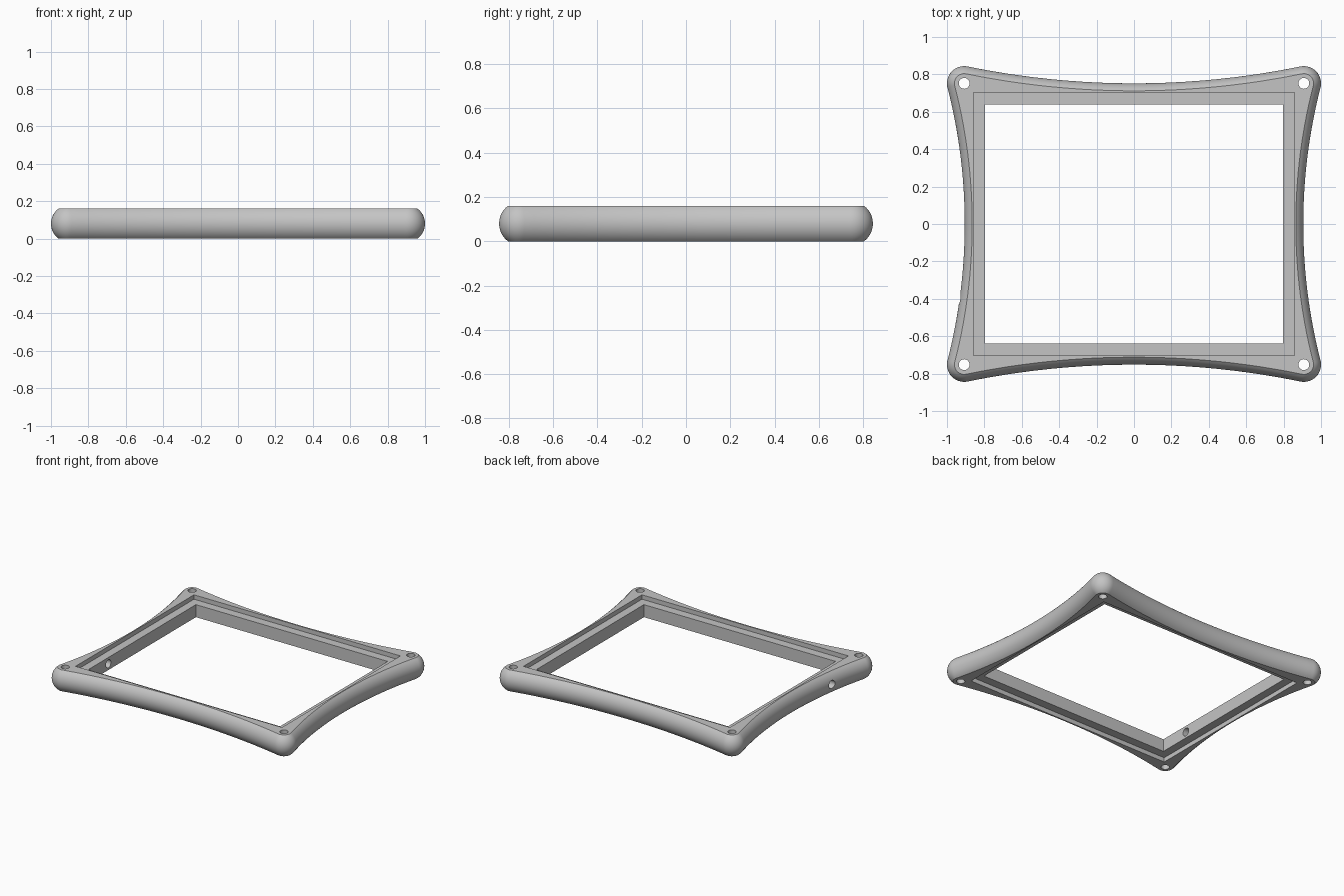
import bpy, bmesh, math

if "Cube" in bpy.data.objects:
    bpy.data.objects.remove(bpy.data.objects["Cube"])

H = 0.16                      # frame thickness
CX, CY, CR = 0.908, 0.752, 0.092   # corner centres and radius
MX, MY = 0.905, 0.752         # outline half sizes at mid-side
BULGE = 0.04                  # how far the rounded edge swells out

grey = bpy.data.materials.new("grey")
grey.diffuse_color = (0.55, 0.55, 0.55, 1)
grey.use_nodes = True
grey.node_tree.nodes["Principled BSDF"].inputs["Base Color"].default_value = grey.diffuse_color


def side_radius(half, depth, mid):
    """Radius of a concave side arc that is tangent to both corner circles."""
    k = CR + depth - mid
    return (half * half + (depth - mid) ** 2 - CR * CR) / (2 * k)


RX = side_radius(CY, CX, MX)
RY = side_radius(CX, CY, MY)
X0, Y0 = MX + RX, MY + RY     # centres of the side arcs


def arc(cx, cy, r, a0, a1, n):
    return [(cx + r * math.cos(a0 + (a1 - a0) * i / n),
             cy + r * math.sin(a0 + (a1 - a0) * i / n)) for i in range(n + 1)]


def outline(d):
    """Closed outline, inset by d."""
    right = arc(X0, 0, RX + d, math.pi, math.atan2(CY, CX - X0), 16)
    corner = arc(CX, CY, CR - d, math.atan2(-CY, X0 - CX),
                 math.atan2(Y0 - CY, -CX), 16)
    top = arc(0, Y0, RY + d, math.atan2(CY - Y0, CX), -math.pi / 2, 16)
    q = right + corner[1:] + top[1:]
    half = q + [(-x, y) for x, y in reversed(q[:-1])]
    return half + [(-x, -y) for x, y in half[1:-1]]


def make_object(name, bm):
    bmesh.ops.recalc_face_normals(bm, faces=bm.faces[:])
    me = bpy.data.meshes.new(name)
    bm.to_mesh(me)
    bm.free()
    me.materials.append(grey)
    ob = bpy.data.objects.new(name, me)
    bpy.context.collection.objects.link(ob)
    return ob


# Frame body: outlines stacked along a circular edge profile
bm = bmesh.new()
rings = []
R = (H * H / 4 + BULGE ** 2) / (2 * BULGE)
A = math.asin(H / 2 / R)
STEPS = 14
for i in range(STEPS + 1):
    a = -A + 2 * A * i / STEPS
    z = H / 2 + R * math.sin(a)
    rings.append([bm.verts.new((x, y, z)) for x, y in outline(R - R * math.cos(a))])
for lo, hi in zip(rings, rings[1:]):
    n = len(lo)
    for j in range(n):
        k = (j + 1) % n
        bm.faces.new((lo[j], lo[k], hi[k], hi[j]))
bm.faces.new(rings[0])
bm.faces.new(rings[-1])
frame = make_object("frame", bm)


def box(name, sx, sy, z0, z1):
    bm = bmesh.new()
    bmesh.ops.create_cube(bm, size=1)
    for v in bm.verts:
        v.co = (v.co.x * 2 * sx, v.co.y * 2 * sy, z0 if v.co.z < 0 else z1)
    return make_object(name, bm)


def rod(name, r, length, loc, rot=(0, 0, 0)):
    bm = bmesh.new()
    bmesh.ops.create_cone(bm, cap_ends=True, segments=32, radius1=r, radius2=r, depth=length)
    ob = make_object(name, bm)
    ob.location, ob.rotation_euler = loc, rot
    return ob


# Central opening with a shallow rebate on the top and underside
cutters = [box("opening_cutter", 0.796, 0.638, -0.1, 0.3),
           box("top_rebate_cutter", 0.857, 0.702, H - 0.033, 0.3),
           box("bottom_rebate_cutter", 0.857, 0.702, -0.1, 0.033)]
# Corner screw holes and the cable hole in the left side
for sx in (-1, 1):
    for sy in (-1, 1):
        cutters.append(rod("screw_hole_cutter", 0.029, 0.6, (sx * CX, sy * CY, H / 2)))
cutters.append(rod("cable_hole_cutter", 0.03, 0.4, (-0.88, -0.4, H / 2),
                   (0, math.pi / 2, 0)))

bpy.context.view_layer.objects.active = frame
frame.select_set(True)
for c in cutters:
    m = frame.modifiers.new("cut", 'BOOLEAN')
    m.operation, m.solver, m.object = 'DIFFERENCE', 'EXACT', c
    bpy.ops.object.modifier_apply(modifier=m.name)
for c in cutters:
    bpy.data.objects.remove(c)

bpy.ops.object.shade_smooth_by_angle(angle=math.radians(30))
